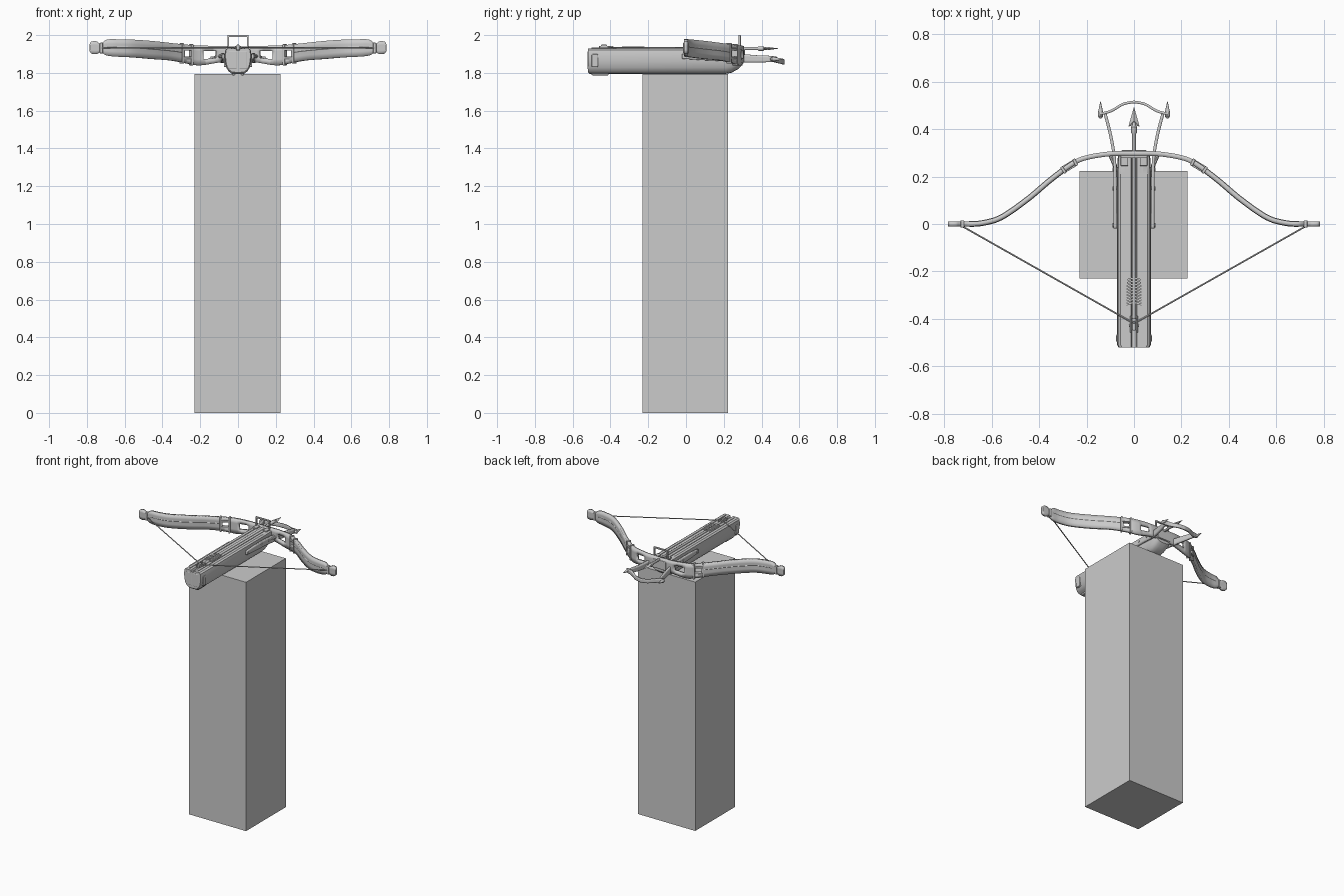
import bpy, bmesh, math
from mathutils import Vector

if "Cube" in bpy.data.objects:
    bpy.data.objects.remove(bpy.data.objects["Cube"])


def finish(name, bm, smooth=True):
    bmesh.ops.recalc_face_normals(bm, faces=bm.faces)
    me = bpy.data.meshes.new(name)
    bm.to_mesh(me)
    bm.free()
    ob = bpy.data.objects.new(name, me)
    bpy.context.collection.objects.link(ob)
    if smooth:
        bpy.ops.object.select_all(action='DESELECT')
        ob.select_set(True)
        bpy.context.view_layer.objects.active = ob
        bpy.ops.object.shade_smooth_by_angle(angle=math.radians(35))
    return ob


def mirror(ob):
    m = ob.modifiers.new("mirror", 'MIRROR')
    m.merge_threshold = 0.0005
    return ob


def bevel(ob, w):
    b = ob.modifiers.new("bevel", 'BEVEL')
    b.width, b.segments = w, 2
    return ob


def box(name, x, y, z, bev=0, rot=0):
    bm = bmesh.new()
    bmesh.ops.create_cube(bm, size=1)
    for v in bm.verts:
        v.co = Vector((v.co.x * (x[1] - x[0]), v.co.y * (y[1] - y[0]), v.co.z * (z[1] - z[0])))
    ob = finish(name, bm, False)
    ob.location = (sum(x) / 2, sum(y) / 2, sum(z) / 2)
    if rot:
        for v in ob.data.vertices:
            c, s = math.cos(rot), math.sin(rot)
            v.co = (v.co.x * c - v.co.y * s, v.co.x * s + v.co.y * c, v.co.z)
    for v in ob.data.vertices:
        v.co += ob.location
    ob.location = (0, 0, 0)
    if bev:
        bevel(ob, bev)
    return ob


def loft(name, rings):
    # skin a list of closed rings and cap the ends
    bm = bmesh.new()
    vs = [[bm.verts.new(p) for p in r] for r in rings]
    n = len(rings[0])
    for a, b in zip(vs, vs[1:]):
        for i in range(n):
            bm.faces.new((a[i], a[(i + 1) % n], b[(i + 1) % n], b[i]))
    bm.faces.new(vs[0])
    bm.faces.new(vs[-1])
    return finish(name, bm)


def turned(name, prof, x=0, z=0, n=12, flat=1):
    # prof: (y, radius) pairs along the y axis
    return loft(name, [[(x + r * math.cos(2 * math.pi * i / n), y, z + flat * r * math.sin(2 * math.pi * i / n))
                        for i in range(n)] for y, r in prof])


def tube(name, pts, r, n=8):
    rings = []
    for i, p in enumerate(pts):
        t = (Vector(pts[min(i + 1, len(pts) - 1)]) - Vector(pts[max(i - 1, 0)])).normalized()
        up = Vector((0, 0, 1)) if abs(t.z) < 0.9 else Vector((0, 1, 0))
        s = t.cross(up).normalized()
        u = s.cross(t)
        rings.append([Vector(p) + r * (math.cos(2 * math.pi * k / n) * s + math.sin(2 * math.pi * k / n) * u)
                      for k in range(n)])
    return loft(name, rings)


def spline(pts, sub):
    out = []
    for i in range(len(pts) - 1):
        a, b, c, d = (Vector(pts[max(0, min(len(pts) - 1, i + k))]) for k in (-1, 0, 1, 2))
        for k in range(sub):
            t = k / sub
            out.append(0.5 * (2 * b + (c - a) * t + (2 * a - 5 * b + 4 * c - d) * t * t
                              + (3 * b - a - 3 * c + d) * t ** 3))
    return out + [Vector(pts[-1])]


def strip(name, pts, thick, holes=(), sub=6):
    # upright band: points are (x, y, z low, z high); holes are x ranges
    rows = spline(pts, sub)
    fr = (0, 0.3, 0.72, 1)
    bm = bmesh.new()
    vs = [[bm.verts.new((p[0], p[1], p[2] + (p[3] - p[2]) * f)) for f in fr] for p in rows]
    for i in range(len(rows) - 1):
        mid = (rows[i][0] + rows[i + 1][0]) / 2
        for j in range(3):
            if j == 1 and any(a < mid < b for a, b in holes):
                continue
            bm.faces.new((vs[i][j], vs[i + 1][j], vs[i + 1][j + 1], vs[i][j + 1]))
    bmesh.ops.delete(bm, geom=[v for v in bm.verts if not v.link_faces], context='VERTS')
    ob = mirror(finish(name, bm))
    s = ob.modifiers.new("solid", 'SOLIDIFY')
    s.thickness, s.offset = thick, 0
    return ob


# pedestal
box("pedestal", (-0.23, 0.225), (-0.23, 0.223), (0, 1.795))

# stock with rounded belly and bolt groove
half = [(0.008, 1.918), (0.013, 1.93), (0.056, 1.93), (0.067, 1.922), (0.071, 1.895), (0.069, 1.86),
        (0.062, 1.828), (0.05, 1.808), (0.036, 1.798), (0.015, 1.795)]
prof = half + [(-x, z) for x, z in reversed(half)]
secs = [(-0.52, 0.93, 0.94), (-0.51, 1, 1), (0.21, 1, 1), (0.24, 0.99, 0.96), (0.275, 0.97, 0.82), (0.3, 0.93, 0.65)]
loft("stock", [[(x * w, y, 1.93 - (1.93 - z) * k) for x, z in prof] for y, w, k in secs])

# raised rails, belly strip and butt fittings
mirror(box("top_rail", (0.032, 0.037), (-0.5, 0.28), (1.925, 1.934)))
mirror(box("butt_rib", (0.04, 0.075), (-0.5, -0.465), (1.83, 1.9), 0.006))
mirror(box("butt_foot", (0.014, 0.032), (-0.5, -0.41), (1.787, 1.81), 0.005))
mirror(box("butt_plate", (0.006, 0.05), (-0.522, -0.50), (1.82, 1.915), 0.005))

# bow limbs, pierced near the grip
limb = [(0, 0.297, 1.865, 1.94), (0.1, 0.296, 1.855, 1.942), (0.2, 0.28, 1.84, 1.945), (0.26, 0.254, 1.848, 1.948),
        (0.35, 0.188, 1.865, 1.957), (0.45, 0.104, 1.873, 1.968), (0.56, 0.028, 1.882, 1.976),
        (0.64, 0.004, 1.886, 1.978), (0.695, 0, 1.892, 1.976), (0.725, 0, 1.908, 1.955),
        (0.75, 0, 1.899, 1.967), (0.775, 0, 1.902, 1.966), (0.785, 0, 1.914, 1.954)]
strip("bow_limbs", limb, 0.02, [(0.11, 0.145), (0.16, 0.19), (0.25, 0.292)])
ribs = [(p[0], p[1], p[2] + (p[3] - p[2]) * 0.55) for p in spline(limb, 6) if 0.3 < p[0] < 0.7]
mirror(tube("limb_rib", ribs, 0.012, 6))

# limb collars, tip wraps and grip block
for x, y, z0, z1, a in ((0.248, 0.26, 1.84, 1.952, -0.45), (0.298, 0.228, 1.85, 1.957, -0.6)):
    mirror(box("limb_collar", (x - 0.006, x + 0.006), (y - 0.016, y + 0.016), (z0, z1), 0.003, a))
for s in (0.3, 0.75):
    zc = 1.85 + 0.1 * s
    mirror(box("collar_bridge", (0.245, 0.302), (0.229, 0.259), (zc - 0.006, zc + 0.006), 0.002, -0.54))
mirror(box("tip_wrap", (0.715, 0.732), (-0.015, 0.015), (1.903, 1.96), 0.004))
box("grip_block", (-0.055, 0.055), (0.282, 0.312), (1.862, 1.925), 0.006)

# drawn string
bend = [(0.72, -0.012, 1.932), (0.04, -0.397, 1.934), (0.018, -0.409, 1.934), (0, -0.413, 1.934)]
tube("bow_string", bend + [(-x, y, z) for x, y, z in reversed(bend[:-1])], 0.0035)

# bolt with head and vanes
turned("bolt_shaft", [(-0.4, 0.007), (-0.39, 0.009), (0.38, 0.009), (0.385, 0.012), (0.41, 0.012), (0.415, 0.008),
                      (0.47, 0.002)], z=1.929)
bm = bmesh.new()
base = [(-0.024, 0.41), (0, 0.42), (0.024, 0.41), (0, 0.495)]
ring = [bm.verts.new((x, y, 1.929)) for x, y in base]
for dz in (0.008, -0.008):
    c = bm.verts.new((0, 0.435, 1.929 + dz))
    for i in range(4):
        bm.faces.new((ring[i], ring[(i + 1) % 4], c))
finish("bolt_head", bm, False)
for i in range(9):
    y = -0.34 + i * 0.013
    w = 0.034 - 0.002 * max(0, i - 5)
    mirror(box("bolt_vane", (0.004, w), (y, y + 0.008), (1.934, 1.938), 0, -0.3))
box("bolt_crest", (-0.0015, 0.0015), (-0.34, -0.22), (1.93, 1.941))

# lock: nut, cheeks and cross pin
mirror(box("lock_cheek", (0.009, 0.016), (-0.46, -0.385), (1.92, 1.943), 0.003))
box("lock_nut", (-0.008, 0.008), (-0.45, -0.418), (1.92, 1.949), 0.004)
tube("lock_pin", [(-0.022, -0.43, 1.935), (0.022, -0.43, 1.935)], 0.005)

# sight frame
mirror(box("sight_post", (0.047, 0.056), (0.278, 0.29), (1.905, 2.0), 0.002))
box("sight_bar", (-0.056, 0.056), (0.278, 0.29), (1.99, 2.0), 0.002)
mirror(box("sight_foot", (0.025, 0.056), (0.245, 0.295), (1.927, 1.938), 0.003))

# stirrup arms, brow and horns
strip("stirrup_arm", [(0.079, -0.02, 1.875, 1.9), (0.079, 0.08, 1.868, 1.905), (0.08, 0.2, 1.862, 1.905),
                      (0.084, 0.29, 1.855, 1.9), (0.1, 0.38, 1.855, 1.893), (0.121, 0.462, 1.858, 1.89)], 0.013)
strip("stirrup_brow", [(0, 0.515, 1.845, 1.872), (0.045, 0.506, 1.848, 1.874), (0.085, 0.483, 1.853, 1.88),
                       (0.11, 0.472, 1.856, 1.886), (0.145, 0.464, 1.86, 1.888)], 0.011)
mirror(turned("stirrup_horn", [(0.445, 0.004), (0.455, 0.011), (0.475, 0.01), (0.517, 0.001)], x=0.141, z=1.873))
mirror(tube("stirrup_brace", [(0.07, 0.2, 1.88), (0.082, 0.25, 1.885), (0.098, 0.288, 1.888)], 0.009))
for y in (-0.005, 0.15, 0.23):
    mirror(tube("stirrup_bolt", [(0.062, y, 1.887), (0.09, y, 1.887)], 0.009))
